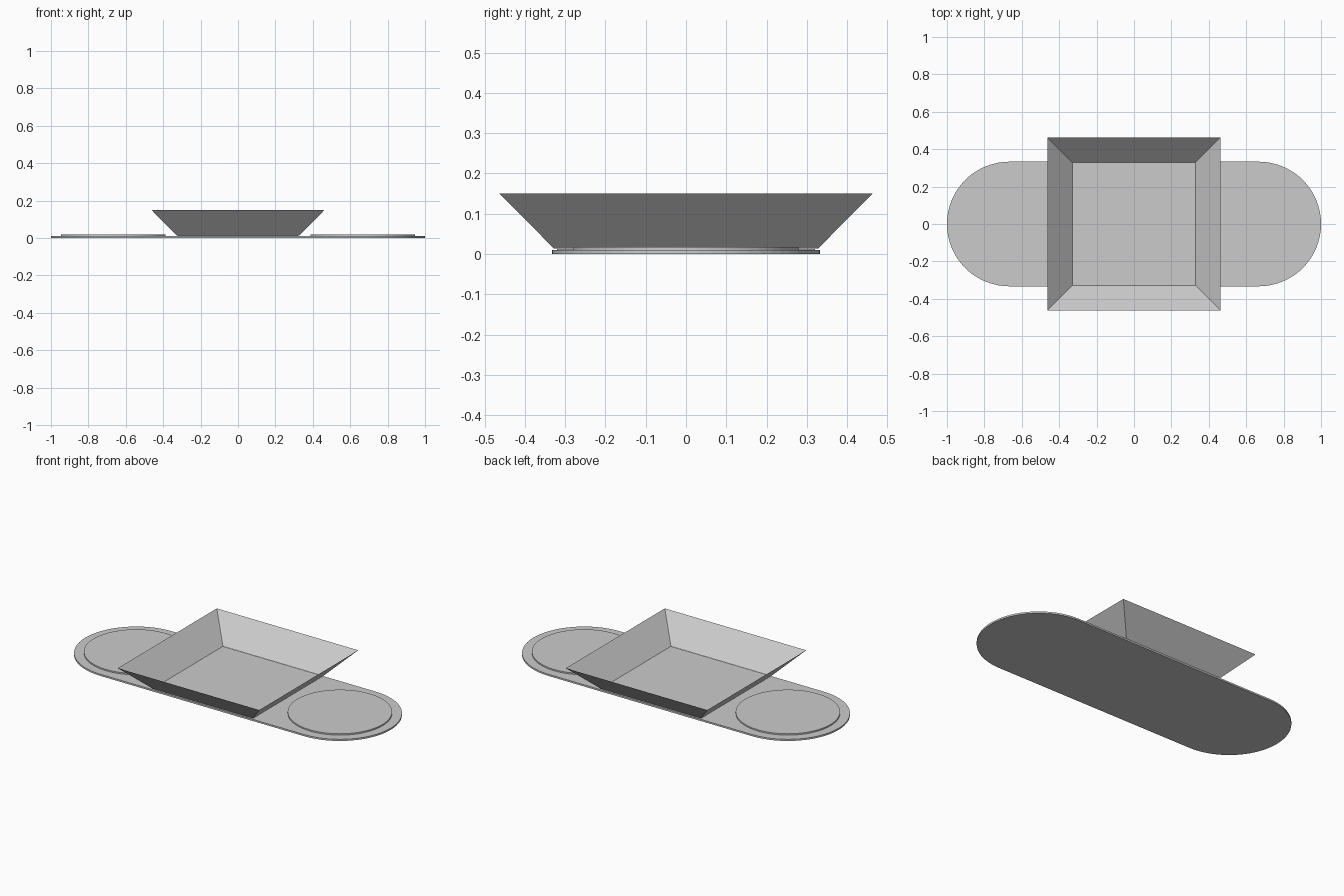
import bpy, bmesh, math

if "Cube" in bpy.data.objects:
    bpy.data.objects.remove(bpy.data.objects["Cube"])

grey = bpy.data.materials.new("light_grey")
grey.diffuse_color = (0.6, 0.6, 0.6, 1)
grey.use_nodes = True
grey.node_tree.nodes["Principled BSDF"].inputs["Base Color"].default_value = grey.diffuse_color


def make(name, bm):
    bmesh.ops.recalc_face_normals(bm, faces=bm.faces)
    mesh = bpy.data.meshes.new(name)
    bm.to_mesh(mesh)
    bm.free()
    mesh.materials.append(grey)
    obj = bpy.data.objects.new(name, mesh)
    bpy.context.collection.objects.link(obj)
    return obj


def slab(name, outline, z0, z1):
    """Flat plate extruded upward from a closed outline."""
    bm = bmesh.new()
    face = bm.faces.new([bm.verts.new((x, y, z0)) for x, y in outline])
    top = bmesh.ops.extrude_face_region(bm, geom=[face])["geom"]
    verts = [g for g in top if isinstance(g, bmesh.types.BMVert)]
    bmesh.ops.translate(bm, verts=verts, vec=(0, 0, z1 - z0))
    return make(name, bm)


def arc(cx, r, start, end, n):
    return [(cx + r * math.cos(start + (end - start) * i / n),
             r * math.sin(start + (end - start) * i / n)) for i in range(n + 1)]


def square(h):
    return [(-h, -h), (h, -h), (h, h), (-h, h)]


# Rounded base plate
C, R, H = 0.667, 0.333, math.pi / 2
slab("base_plate", arc(C, R, -H, H, 32) + arc(-C, R, H, 3 * H, 32), 0, 0.01)

# Raised round pads at both ends
for side, name in ((-1, "left_pad"), (1, "right_pad")):
    slab(name, arc(side * C, 0.28, 0, 4 * H, 64)[:-1], 0.01, 0.018)

# Square tray floor
slab("tray_floor", square(0.32), 0.01, 0.0125)

# Flared, paper-thin tray walls
bm = bmesh.new()
low = [bm.verts.new((x, y, 0.0135)) for x, y in square(0.328)]
high = [bm.verts.new((x, y, 0.15)) for x, y in square(0.463)]
for i in range(4):
    j = (i + 1) % 4
    bm.faces.new((low[i], low[j], high[j], high[i]))
make("tray_walls", bm)
